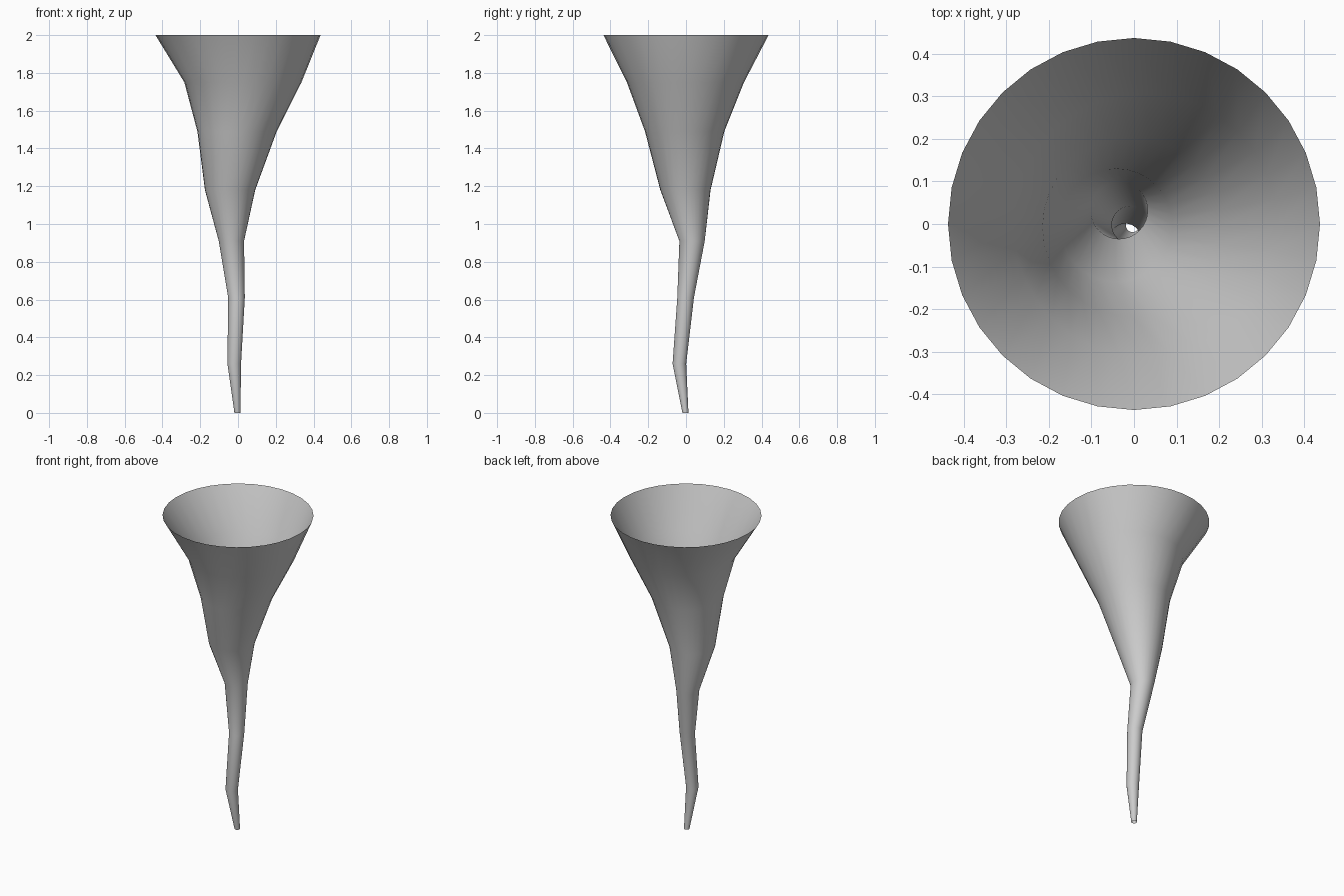
import bpy, bmesh
from math import cos, sin, tau

if "Cube" in bpy.data.objects:
    bpy.data.objects.remove(bpy.data.objects["Cube"])

SIDES = 32
# horizontal cross-sections of the wobbling funnel: height, centre x, centre y, radius
RINGS = [
    (0.00, -0.003, -0.003, 0.016),
    (0.26, -0.020, -0.035, 0.036),
    (0.61, -0.008, -0.002, 0.044),
    (0.91, -0.035, 0.032, 0.067),
    (1.18, -0.042, -0.003, 0.133),
    (1.49, -0.005, -0.007, 0.210),
    (1.75, 0.026, -0.003, 0.310),
    (2.00, 0.000, 0.000, 0.437),
]

# open-ended shell lofted through the rings
bm = bmesh.new()
loops = [[bm.verts.new((cx + r * cos(tau * i / SIDES), cy + r * sin(tau * i / SIDES), z))
          for i in range(SIDES)] for z, cx, cy, r in RINGS]
for low, high in zip(loops, loops[1:]):
    for i in range(SIDES):
        j = (i + 1) % SIDES
        bm.faces.new((low[i], low[j], high[j], high[i])).smooth = True

mesh = bpy.data.meshes.new("funnel")
bm.to_mesh(mesh)
bm.free()
bpy.context.collection.objects.link(bpy.data.objects.new("funnel", mesh))
